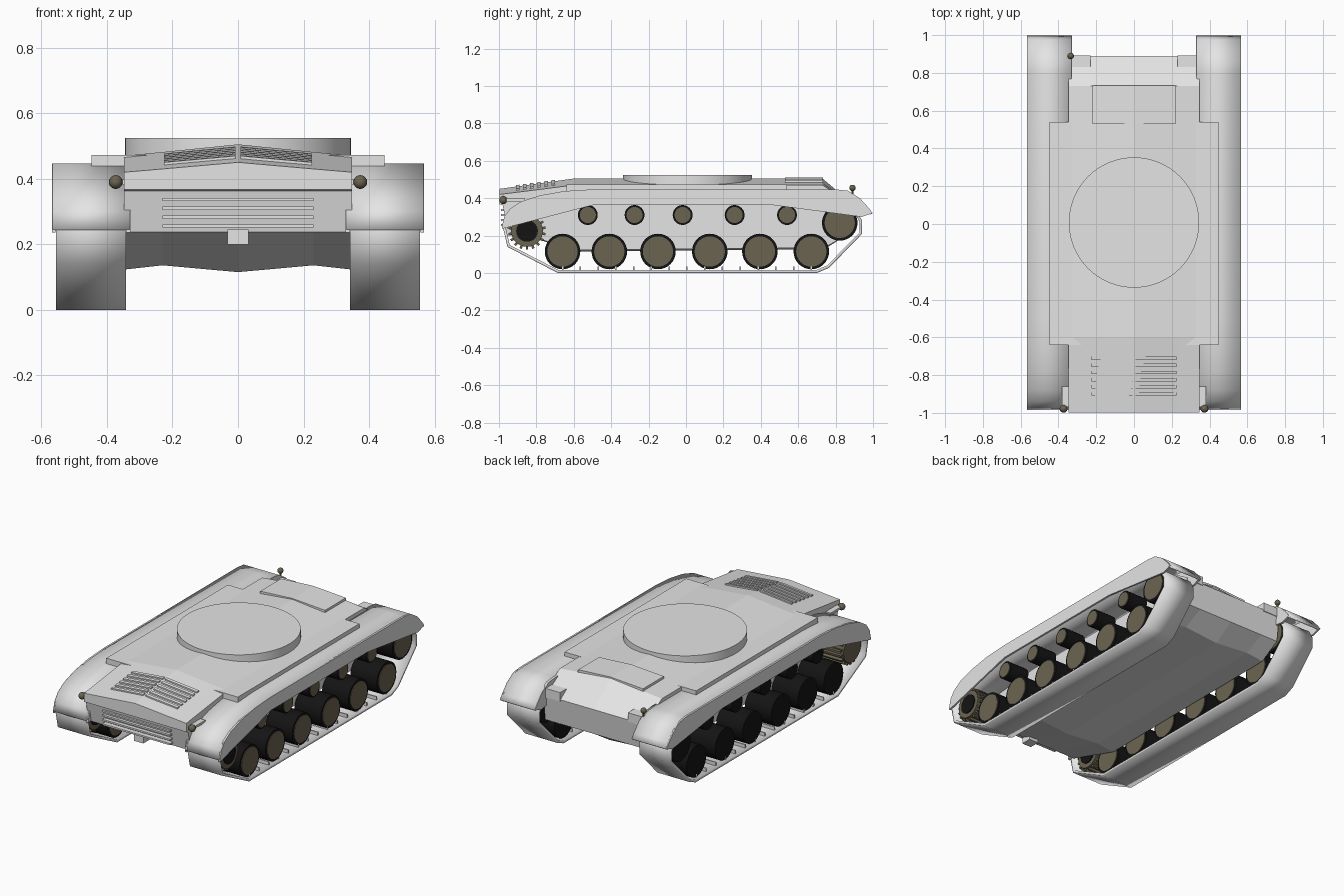
import bpy, bmesh, math
from mathutils import Matrix

if "Cube" in bpy.data.objects:
    bpy.data.objects.remove(bpy.data.objects["Cube"], do_unlink=True)


def material(name, r, g, b):
    m = bpy.data.materials.new(name)
    m.use_nodes = True
    m.diffuse_color = (r, g, b, 1)
    m.node_tree.nodes["Principled BSDF"].inputs["Base Color"].default_value = (r, g, b, 1)
    return m


GREY = material("light grey", .78, .78, .78)
OLIVE = material("dull olive", .148, .127, .082)
BLACK = material("rubber black", .007, .007, .007)


def finish(name, bm, mat, smooth=True, fix=True):
    if fix:
        bmesh.ops.recalc_face_normals(bm, faces=bm.faces)
    me = bpy.data.meshes.new(name)
    bm.to_mesh(me)
    bm.free()
    me.materials.append(mat)
    ob = bpy.data.objects.new(name, me)
    bpy.context.collection.objects.link(ob)
    if smooth:
        me.shade_smooth()
        me.set_sharp_from_angle(angle=math.radians(30))
    return ob


def add_loft(bm, columns, loop):
    """Side loop of (y, z, crown, keel) skinned over columns of (x, crown factor, keel offset)."""
    rings = [[bm.verts.new((x, y, z + c * crown + k * keel)) for y, z, crown, keel in loop]
             for x, c, k in columns]
    n = len(loop)
    for a, b in zip(rings, rings[1:]):
        for i in range(n):
            j = (i + 1) % n
            bm.faces.new((a[i], a[j], b[j], b[i]))
    bm.faces.new(rings[0])
    bm.faces.new(rings[-1])


def loft(name, columns, loop, mat=GREY):
    bm = bmesh.new()
    add_loft(bm, columns, loop)
    return finish(name, bm, mat, smooth=False)


def plate(name, x0, x1, outline, mat=GREY):
    return loft(name, [(x0, 0, 0), (x1, 0, 0)], [(y, z, 0, 0) for y, z in outline], mat)


def rect(y0, y1, z0, z1):
    return [(y0, z0), (y1, z0), (y1, z1), (y0, z1)]


def sheet(name, path, x0, x1, thick, closed=False):
    """Bent sheet following a side path, thickened inwards."""
    bm = bmesh.new()
    rows = [(bm.verts.new((x0, y, z)), bm.verts.new((x1, y, z))) for y, z in path]
    if closed:
        rows.append(rows[0])
    for (a, b), (d, c) in zip(rows, rows[1:]):
        bm.faces.new((a, b, c, d))
    ob = finish(name, bm, GREY, fix=False)
    mod = ob.modifiers.new("thickness", "SOLIDIFY")
    mod.thickness = thick
    mod.offset = -1


def disc(name, center, r, depth, mat, axis="Y", sides=32):
    bm = bmesh.new()
    rot = Matrix.Rotation(math.pi / 2, 4, axis) if axis else Matrix()
    bmesh.ops.create_cone(bm, cap_ends=True, segments=sides, radius1=r, radius2=r,
                          depth=depth, matrix=Matrix.Translation(center) @ rot)
    return finish(name, bm, mat)


def ball(name, center, r):
    bm = bmesh.new()
    bmesh.ops.create_uvsphere(bm, u_segments=16, v_segments=10, radius=r,
                              matrix=Matrix.Translation(center))
    finish(name, bm, OLIVE)


# Hull with a gently gabled deck and a folded belly
hull_columns = [(-.347, 0, 0), (-.23, .33, 1), (0, 1, -.6), (.23, .33, 1), (.347, 0, 0)]
hull_loop = [(-.997, .42, .03, 0), (-.6, .47, .035, 0), (.73, .47, .035, 0),
             (.89, .37, 0, 0), (.87, .21, 0, 0), (.74, .135, 0, .013),
             (-.6, .123, 0, .013), (-.955, .237, 0, 0), (-.98, .362, 0, 0),
             (-.997, .367, 0, 0)]
loft("hull", hull_columns, hull_loop)
plate("deck_side_ledge", -.447, .447, rect(-.64, .54, .42, .472))
loft("rear_hatch", [(-.22, 0, 0), (0, 1, 0), (.22, 0, 0)],
     [(.53, .47, 0, 0), (.53, .497, .014, 0), (.732, .497, .014, 0), (.732, .46, 0, 0)])
disc("turret_ring", (0, .008, .49), .345, .07, GREY, axis=None, sides=64)

# Engine deck louvres following the slope
bm = bmesh.new()
for side in (-1, 1):
    for i in range(6):
        y = -.9 + i * .038
        loop = []
        for yy, lift in ((y - .009, -.01), (y + .009, -.01), (y + .009, .008), (y - .009, .008)):
            t = (yy + .997) / .397
            loop.append((yy, .42 + .05 * t + lift, .03 + .005 * t, 0))
        add_loft(bm, [(side * x, 1 - x / .347, 0) for x in (.008, .225)], loop)
finish("deck_louvres", bm, GREY, smooth=False)

# Front louvres and tow bracket
for i in range(4):
    z = .256 + i * .027
    plate("front_louvre", -.23, .23, rect(-.988, -.95, z - .005, z + .005))
plate("tow_bracket", -.032, .032, rect(-.965, -.9, .2, .245))

# Running gear paths in side view
fender_path = [(-.985, .245), (-.972, .3), (-.94, .345), (-.88, .383), (-.78, .415),
               (-.65, .438), (-.5, .447), (.8, .447), (.865, .44), (.93, .4),
               (.975, .35), (.998, .32)]
skirt_edge = [(.94, .3), (.45, .365), (-.49, .365), (-.985, .236)]
belt_path = [(-.98, .25), (-.95, .3), (-.86, .35), (-.5, .385), (.55, .385), (.82, .375),
             (.91, .335), (.942, .28), (.942, .21), (.765, .028), (.7, 0), (-.685, 0),
             (-.955, .14)]


def wheel(name, y, z, r, rim, x0, x1):
    disc(name + "_tyre", ((x0 + x1) / 2, y, z), r, x1 - x0, BLACK)
    disc(name + "_hub", (x1, y, z), r - rim, .008, OLIVE)


def sprocket(y, z, cx):
    disc("drive_sprocket", (cx, y, z), .085, .17, OLIVE)
    disc("sprocket_cap", (cx + .086, y, z), .058, .008, BLACK)
    bm = bmesh.new()
    for i in range(18):
        a = i * math.tau / 18
        place = Matrix.Translation((cx, y, z)) @ Matrix.Rotation(a, 4, "X")
        place = place @ Matrix.Translation((0, 0, .088)) @ Matrix.Diagonal((.15, .013, .024, 1))
        bmesh.ops.create_cube(bm, size=1, matrix=place)
    finish("sprocket_teeth", bm, OLIVE, smooth=False)


for s in (-1, 1):
    def span(a, b):
        return sorted((s * a, s * b))

    # Fender, skirts and track
    sheet("fender", fender_path, *span(.33, .566), .012)
    plate("outer_skirt", *span(.556, .567), fender_path + skirt_edge)
    plate("inner_skirt", *span(.328, .342), fender_path + skirt_edge)
    x0, x1 = span(.342, .555)
    sheet("track", belt_path, x0, x1, .016, closed=True)

    # Track guide bars
    for i in range(15):
        y = -.66 + i * .095
        plate("guide_bar", *span(.37, .54), rect(y - .004, y + .004, .012, .036))

    # Wheels face the same way on both sides
    w0, w1 = span(.36, .54)
    for y in (-.66, -.41, -.15, .127, .395, .67):
        wheel("road_wheel", y, .115, .095, .014, w0, w1)
    r0, r1 = span(.4, .53)
    for y in (-.525, -.275, -.018, .26, .54):
        wheel("return_roller", y, .31, .053, .01, r0, r1)
    wheel("rear_idler", .822, .268, .095, .014, w0, w1)
    sprocket(-.85, .225, s * .45)

    # Headlamps and rear boxes
    ball("headlamp", (s * .373, -.978, .39), .021)
    plate("headlamp_arm", *span(.34, .38), rect(-.97, -.86, .383, .397))
    plate("rear_box", *span(.23, .332), rect(.83, .893, .36, .415))

# Single tail lamp on a post
ball("tail_lamp", (-.335, .89, .455), .017)
disc("tail_lamp_post", (-.335, .89, .425), .006, .05, OLIVE, axis=None, sides=12)
